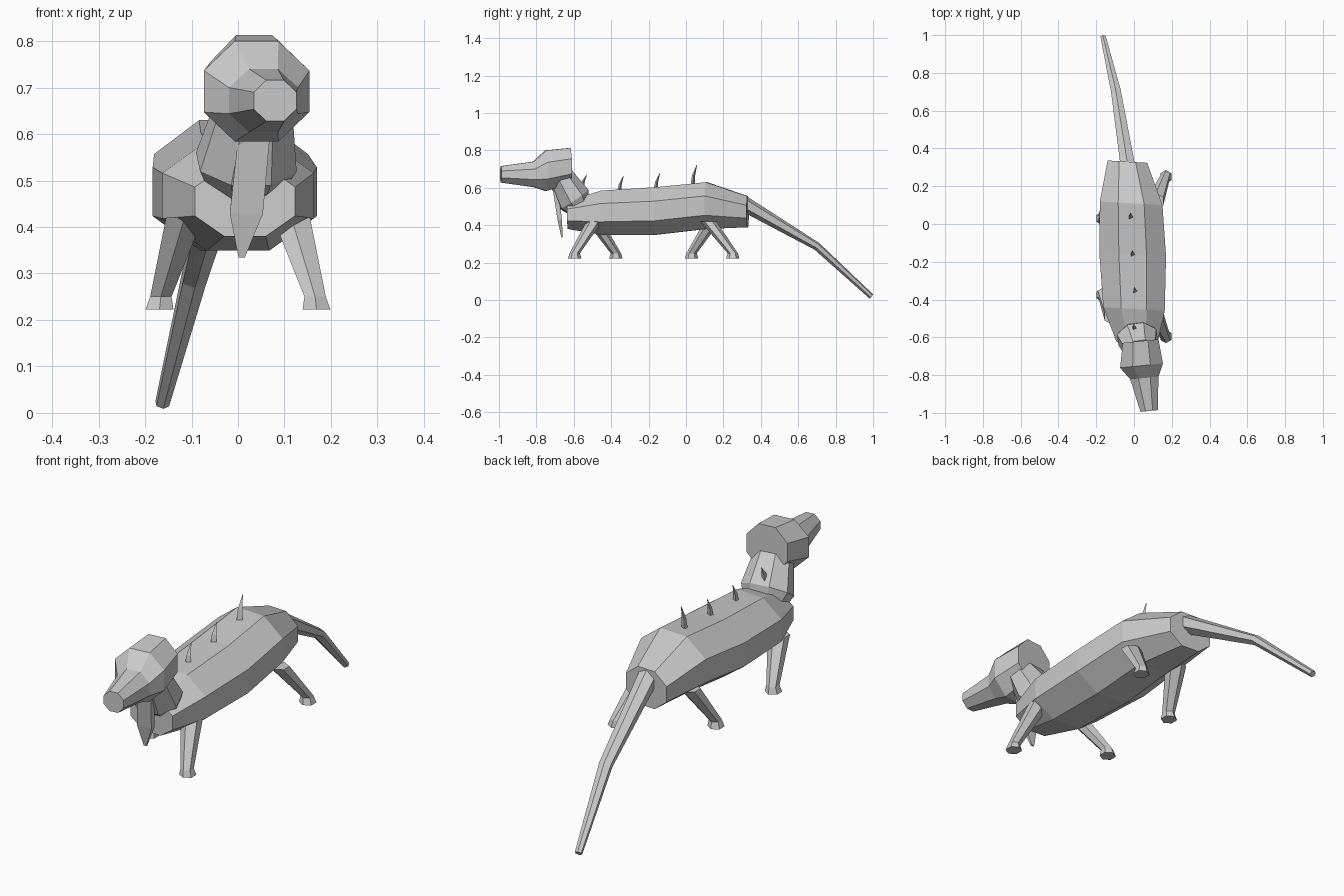
import bpy, bmesh, math
from mathutils import Vector

old = bpy.data.objects.get("Cube")
if old:
    bpy.data.objects.remove(old, do_unlink=True)

GREY = (0.6, 0.6, 0.6, 1)
mat = bpy.data.materials.new("light grey")
mat.use_nodes = True
mat.diffuse_color = GREY
bsdf = next(n for n in mat.node_tree.nodes if n.type == 'BSDF_PRINCIPLED')
bsdf.inputs["Base Color"].default_value = GREY


def loft(name, stations, sides=8, forward=None):
    """Flat-faced tube through stations (x, y, z, half width, half height)."""
    centres = [Vector(s[:3]) for s in stations]
    bm = bmesh.new()
    rings = []
    for i, s in enumerate(stations):
        if forward:
            f = Vector(forward).normalized()
        else:
            ahead = centres[min(i + 1, len(centres) - 1)]
            f = (ahead - centres[max(i - 1, 0)]).normalized()
        ref = Vector((0, 1, 0)) if abs(f.z) > 0.9 else Vector((0, 0, 1))
        side = f.cross(ref).normalized()
        up = side.cross(f)
        ring = []
        for k in range(sides):
            a = 2 * math.pi * (k + 0.5) / sides
            r = 1 / math.cos(math.pi / sides) if sides > 4 else 1.2
            p = centres[i] + (side * s[3] * math.cos(a) + up * s[4] * math.sin(a)) * r
            ring.append(bm.verts.new(p))
        rings.append(ring)
    for a, b in zip(rings, rings[1:]):
        for k in range(sides):
            j = (k + 1) % sides
            bm.faces.new((a[k], a[j], b[j], b[k]))
    bm.faces.new(rings[0])
    bm.faces.new(rings[-1])
    bmesh.ops.recalc_face_normals(bm, faces=bm.faces)
    me = bpy.data.meshes.new(name)
    bm.to_mesh(me)
    bm.free()
    me.materials.append(mat)
    ob = bpy.data.objects.new(name, me)
    bpy.context.collection.objects.link(ob)
    return ob


# Torso, bending towards the right at the hips
loft("body", [
    (0.015, -0.63, 0.455, 0.108, 0.075),
    (0.0, -0.45, 0.467, 0.163, 0.118),
    (-0.007, -0.16, 0.476, 0.177, 0.127),
    (-0.015, 0.11, 0.505, 0.166, 0.125),
    (-0.035, 0.33, 0.472, 0.105, 0.083),
], forward=(0.06, 1, 0))

# Neck with a flared collar
loft("neck", [
    (0.015, -0.57, 0.49, 0.08, 0.06),
    (0.018, -0.6, 0.54, 0.105, 0.088),
    (0.035, -0.67, 0.66, 0.08, 0.065),
], forward=(0.08, -0.55, 0.8))

# Head and tapering snout, turned slightly aside
loft("head", [
    (0.035, -0.62, 0.715, 0.095, 0.098),
    (0.04, -0.75, 0.692, 0.114, 0.108),
    (0.055, -0.815, 0.672, 0.075, 0.068),
    (0.08, -0.99, 0.672, 0.046, 0.044),
], forward=(0.1, -1, 0))

# Hanging throat flap
loft("throat_flap", [
    (0.035, -0.7, 0.6, 0.04, 0.016),
    (0.018, -0.675, 0.43, 0.042, 0.014),
    (0.008, -0.663, 0.335, 0.008, 0.004),
], sides=4, forward=(0, 0.1, -1))

# Tail sweeping down and aside
loft("tail", [
    (-0.033, 0.31, 0.515, 0.038, 0.036),
    (-0.095, 0.7, 0.287, 0.026, 0.019),
    (-0.163, 0.99, 0.02, 0.014, 0.013),
], sides=6)

# Legs: side, hip y, foot y
for name, sx, hip, foot in (
    ("front_left_leg", 1, -0.49, -0.595), ("front_right_leg", -1, -0.49, -0.375),
    ("rear_left_leg", 1, 0.12, 0.25), ("rear_right_leg", -1, 0.14, 0.03),
):
    loft(name, [
        (sx * 0.115, hip, 0.42, 0.04, 0.037),
        (sx * 0.166, foot, 0.25, 0.023, 0.024),
        (sx * 0.169, foot, 0.222, 0.03, 0.031),
    ], sides=6, forward=(0, 0, -1))

# Row of back spikes leaning backwards
for i, (x, y, z) in enumerate([(0.0, -0.555, 0.6), (0.003, -0.358, 0.57),
                               (-0.008, -0.163, 0.585), (-0.018, 0.035, 0.61)]):
    h = 0.115 if i == 3 else (0.07 if i == 0 else 0.095)
    loft(f"back_spike_{i + 1}", [
        (x, y, z, 0.013, 0.011),
        (x, y + 0.006, z + h * 0.5, 0.009, 0.008),
        (x, y + 0.024, z + h, 0.001, 0.001),
    ], sides=3, forward=(0, 0, 1))
